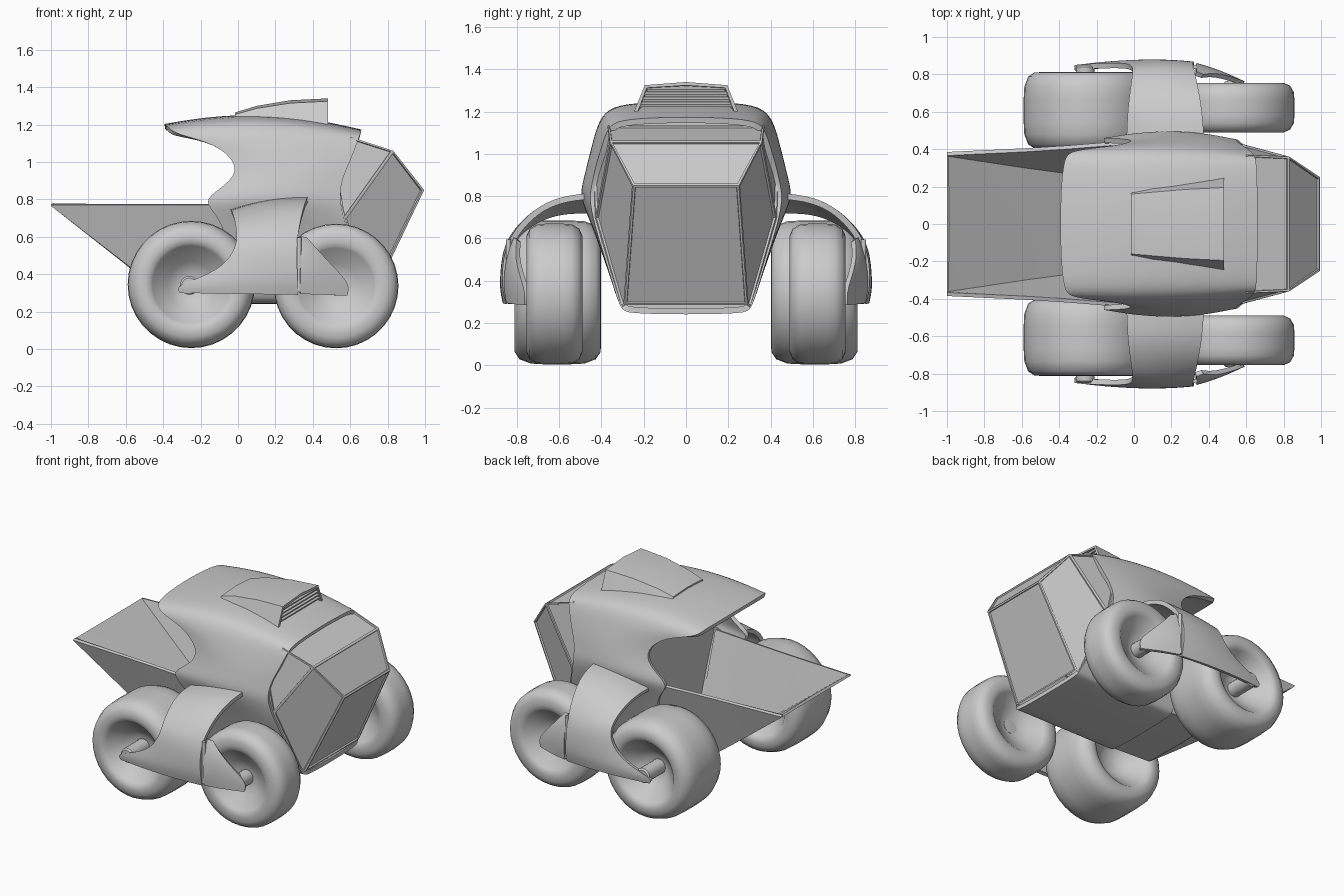
import bpy, bmesh
from math import sin, cos, pi
from mathutils import Matrix, Vector

if "Cube" in bpy.data.objects:
    bpy.data.objects.remove(bpy.data.objects["Cube"])


def finish(name, bm, mirror=True, subsurf=0, thick=0, bevel=0, angle=0.6):
    me = bpy.data.meshes.new(name)
    bm.to_mesh(me)
    bm.free()
    ob = bpy.data.objects.new(name, me)
    bpy.context.collection.objects.link(ob)
    if mirror:
        m = ob.modifiers.new("mirror", 'MIRROR')
        m.use_axis = (False, True, False)
    if subsurf:
        m = ob.modifiers.new("smooth", 'SUBSURF')
        m.levels = m.render_levels = subsurf
        m.boundary_smooth = 'PRESERVE_CORNERS'
    if thick:
        m = ob.modifiers.new("thickness", 'SOLIDIFY')
        m.thickness, m.offset = thick, -1
    if bevel:
        m = ob.modifiers.new("bevel", 'BEVEL')
        m.width, m.segments = bevel, 2
    bpy.ops.object.select_all(action='DESELECT')
    ob.select_set(True)
    bpy.context.view_layer.objects.active = ob
    bpy.ops.object.convert(target='MESH')
    bpy.ops.object.shade_smooth_by_angle(angle=angle)
    return ob


def span(l, r, bulge=(0, 0), n=7):
    """Row of points from l to r, bowed out in y and z."""
    pts = []
    for i in range(n):
        t = i / (n - 1)
        b = 4 * t * (1 - t)
        pts.append(Vector(l).lerp(Vector(r), t) + Vector((0, bulge[0] * b, bulge[1] * b)))
    return pts


def skin(rows):
    bm = bmesh.new()
    g = [[bm.verts.new(p) for p in row] for row in rows]
    for a, b in zip(g, g[1:]):
        for j in range(len(a) - 1):
            bm.faces.new((a[j], a[j + 1], b[j + 1], b[j]))
    return bm


def lathe_y(name, centre, profile, segs=36):
    """Spin (y offset, radius) points about a sideways axle."""
    bm = bmesh.new()
    cx, cy, cz = centre
    rings = [[bm.verts.new((cx + r * cos(2 * pi * k / segs), cy + y, cz + r * sin(2 * pi * k / segs)))
              for k in range(segs)] for y, r in profile]
    for a, b in zip(rings, rings[1:]):
        for k in range(segs):
            bm.faces.new((a[k], a[(k + 1) % segs], b[(k + 1) % segs], b[k]))
    bm.faces.new(rings[0])
    bm.faces.new(rings[-1])
    bmesh.ops.recalc_face_normals(bm, faces=bm.faces)
    return finish(name, bm, angle=0.75)


# Wrap-around cab shell with rear visor and side notch
shell = [
    span((-.395, 0, 1.205), (.66, 0, 1.175), (0, .065)),
    span((-.39, .20, 1.20), (.66, .20, 1.17), (0, .06)),
    span((-.375, .35, 1.19), (.655, .34, 1.155), (.01, .055)),
    span((-.34, .395, 1.15), (.64, .375, 1.11), (.025, .03)),
    span((-.12, .415, 1.10), (.61, .40, 1.03), (.03, 0)),
    span((0, .44, .99), (.575, .425, .95), (.03, 0)),
    span((-.03, .455, .90), (.55, .44, .88), (.035, 0)),
    span((-.165, .46, .815), (.545, .455, .81), (.045, 0)),
    span((-.165, .46, .765), (.555, .45, .74), (.03, 0)),
    span((-.06, .43, .65), (.59, .42, .62), (.01, 0)),
    span((-.06, .36, .42), (.66, .35, .40)),
    span((-.06, .31, .265), (.71, .31, .265)),
    span((-.06, .28, .245), (.72, .28, .245)),
    span((-.06, 0, .24), (.72, 0, .24)),
]
finish("cab_shell", skin(shell), subsurf=2, thick=.028)

# Wall closing the cab behind the seats
bm = bmesh.new()
half = [(.33, 1.2), (.40, 1.12), (.45, .95), (.475, .8), (.29, .27)]
bm.faces.new([bm.verts.new((.1, y, z)) for y, z in half + [(-y, z) for y, z in half[::-1]]])
finish("cab_back_wall", bm, mirror=False, thick=.02)

# Faceted canopy with framed panes
bm = bmesh.new()
P = {}
for s in (1, -1):
    for k, (x, y, z) in {'roof': (.60, .37, 1.135), 'brow': (.83, .36, 1.06), 'nose': (.995, .25, .85),
                         'foot': (.725, .29, .285), 'waist': (.57, .43, .70), 'post': (.53, .435, .86)}.items():
        P[k, s] = bm.verts.new((x, s * y, z))
    low = bm.verts.new((.70, s * .305, .27))
    bm.faces.new([P[k, s] for k in ('roof', 'brow', 'waist', 'post')])
    bm.faces.new([P[k, s] for k in ('brow', 'nose', 'foot')] + [low, P['waist', s]])
for a, b in (('roof', 'brow'), ('brow', 'nose'), ('nose', 'foot')):
    bm.faces.new((P[a, 1], P[b, 1], P[b, -1], P[a, -1]))
bmesh.ops.recalc_face_normals(bm, faces=bm.faces)
if sum(f.normal.x for f in bm.faces) < 0:
    bmesh.ops.reverse_faces(bm, faces=bm.faces)
bmesh.ops.inset_individual(bm, faces=bm.faces[:], thickness=.014, depth=0)
panes = bmesh.ops.inset_individual(bm, faces=[f for f in bm.faces if f.calc_area() > .02],
                                   thickness=.003, depth=-.01)
finish("canopy", bm, mirror=False, angle=.2)

# Open dump tray with a sloping floor
tray = [
    [(-1, .385, .77), (-.58, .405, .77), (-.35, .42, .77), (.08, .455, .77)],
    [(-1, .375, .765), (-.58, .31, .44), (-.36, .28, .275), (.08, .29, .265)],
    [(-1, 0, .765), (-.58, 0, .435), (-.36, 0, .27), (.08, 0, .26)],
]
finish("dump_tray", skin(tray), thick=.02, angle=.4)

# Roof air scoop and its louvres
xs = (-.015, .1, .28, .48)
scoop = [
    [(x, 0, z) for x, z in zip(xs, (1.265, 1.30, 1.33, 1.34))],
    [(x, y, z) for x, y, z in zip(xs, (.16, .17, .185, .195), (1.255, 1.287, 1.315, 1.325))],
    [(x, y, z) for x, y, z in zip(xs, (.18, .20, .22, .245), (1.215, 1.215, 1.21, 1.20))],
]
finish("roof_scoop", skin(scoop), thick=.016, angle=.5)
for i in range(4):
    bm = bmesh.new()
    z = 1.235 + i * .024
    bmesh.ops.create_cube(bm, size=1, matrix=Matrix.Translation((.455, 0, z)) @ Matrix.Rotation(.35, 4, 'Y')
                          @ Matrix.Diagonal((.045, .435 - i * .022, .012, 1)))
    finish("scoop_louvre", bm, mirror=False)

# Balloon wheels with dished hubs
section = [(.30, .02), (.30, .2), (.50, .36), (.72, .5), (.90, .61), (.98, .65), (1, .73), (.99, .83),
           (.88, .93), (.62, .99), (.3, 1)]
section += [(-u, r) for u, r in section[::-1]]
for name, c, w, R in (("rear_wheel", (-.25, .607, .345), .205, .34),
                      ("front_wheel", (.525, .622, .337), .133, .333)):
    lathe_y(name, c, [(u * w, r * R) for u, r in section])

# Stub axles joining the wheels to the side arms
for name, c, a, b in (("rear_axle", (-.26, 0, .34), .6, .85), ("front_axle", (.53, 0, .335), .58, .765)):
    lathe_y(name, c, [(a, .05), (b - .01, .05), (b, .04)], 20)

# Arched side fenders sweeping back to the rear hubs
fender = [
    span((-.04, .45, .745), (.375, .45, .815), (0, .02)),
    span((-.035, .60, .745), (.365, .60, .80), (0, .015)),
    span((-.02, .72, .70), (.345, .72, .74), (.005, .01)),
    span((-.005, .82, .625), (.325, .81, .645), (.01, 0)),
    span((-.01, .855, .54), (.315, .855, .555), (.012, 0)),
    span((-.08, .862, .44), (.315, .87, .45), (.012, 0)),
    span((-.22, .858, .375), (.32, .868, .37), (.018, 0)),
    span((-.335, .85, .335), (.32, .86, .325), (.02, 0)),
    span((-.31, .845, .30), (.32, .85, .29), (.02, 0)),
]
finish("side_fender", skin(fender), subsurf=2, thick=.028)

# Hinged arms reaching forward to the front hubs
arm = [
    span((.335, .815, .605), (.37, .80, .595), n=5),
    span((.335, .848, .52), (.44, .81, .515), (.006, 0), n=5),
    span((.335, .862, .42), (.53, .785, .42), (.008, 0), n=5),
    span((.335, .86, .35), (.60, .76, .345), (.008, 0), n=5),
    span((.335, .85, .295), (.585, .765, .285), (.008, 0), n=5),
]
finish("front_arm", skin(arm), subsurf=2, thick=.025)
bm = bmesh.new()
bmesh.ops.create_cone(bm, cap_ends=True, segments=12, radius1=.012, radius2=.012, depth=.29,
                      matrix=Matrix.Translation((.327, .84, .45)))
finish("arm_hinge", bm)
